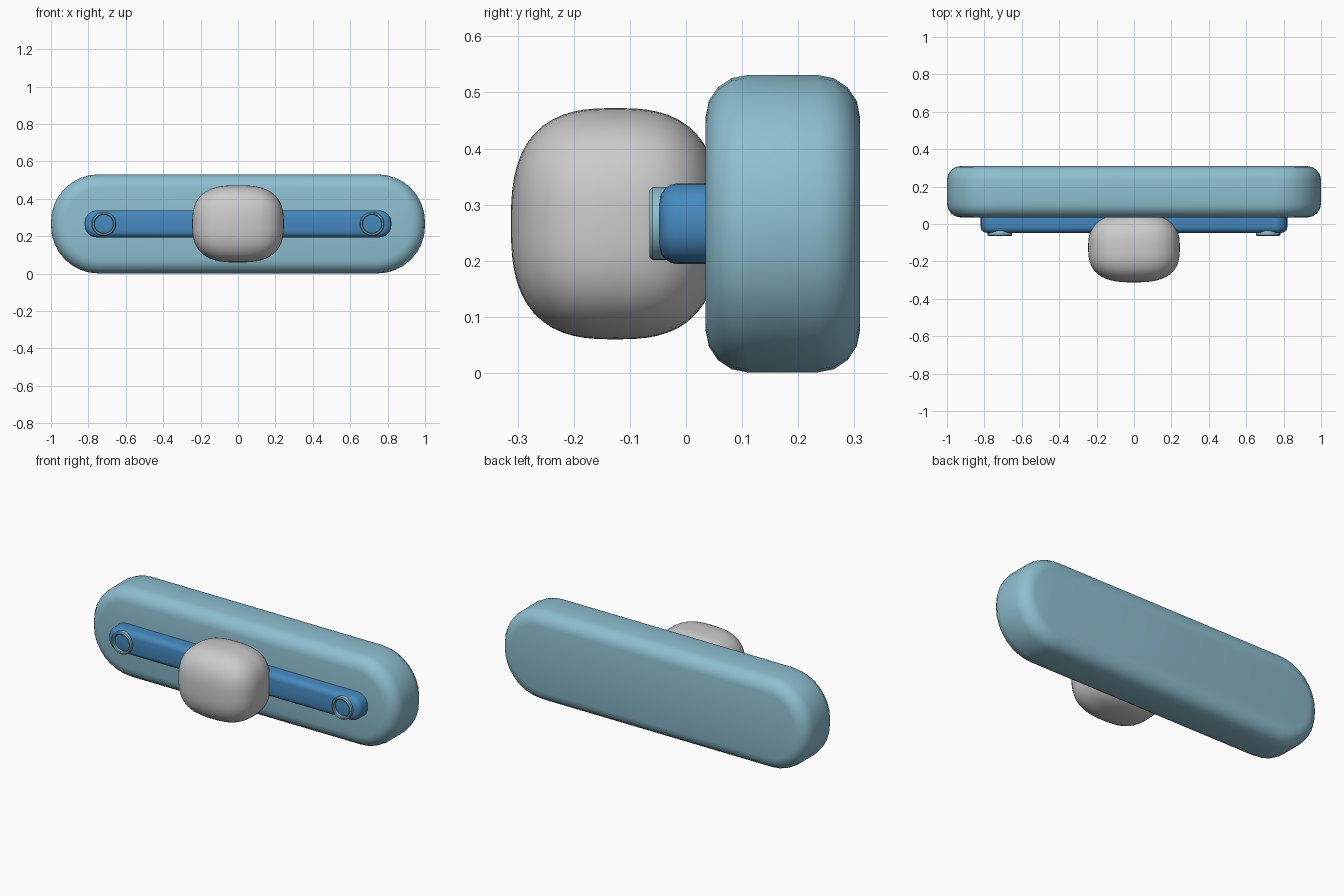
import bpy, bmesh, math

if "Cube" in bpy.data.objects:
    bpy.data.objects.remove(bpy.data.objects["Cube"])

ZC = 0.266


def material(name, rgb):
    m = bpy.data.materials.new(name)
    m.diffuse_color = (*rgb, 1)
    m.use_nodes = True
    m.node_tree.nodes["Principled BSDF"].inputs["Base Color"].default_value = m.diffuse_color
    return m


def finish(name, bm, mat=None, angle=40):
    bmesh.ops.recalc_face_normals(bm, faces=bm.faces[:])
    mesh = bpy.data.meshes.new(name)
    bm.to_mesh(mesh)
    bm.free()
    ob = bpy.data.objects.new(name, mesh)
    bpy.context.collection.objects.link(ob)
    if mat:
        mesh.materials.append(mat)
    bpy.ops.object.select_all(action='DESELECT')
    ob.select_set(True)
    bpy.context.view_layer.objects.active = ob
    bpy.ops.object.shade_smooth_by_angle(angle=math.radians(angle))
    return ob


def outline(hx, hz, r, segs):
    pts = []
    for k, (sx, sz) in enumerate([(1, 1), (-1, 1), (-1, -1), (1, -1)]):
        for i in range(segs + 1):
            a = math.pi / 2 * (k + i / segs)
            pts.append((sx * (hx - r) + r * math.cos(a),
                        ZC + sz * (hz - r) + r * math.sin(a)))
    return pts


def rounded_slab(name, hx, hz, r, y0, y1, bevel, segs, bsegs, mat):
    """Rounded rectangle in x-z, extruded along y with rounded rims."""
    steps = [math.pi / 2 * i / bsegs for i in range(bsegs + 1)]
    front = [(bevel * (1 - math.sin(a)), y0 + bevel * (1 - math.cos(a))) for a in steps]
    back = [(d, y0 + y1 - y) for d, y in reversed(front)]
    bm = bmesh.new()
    rings = [[bm.verts.new((x, y, z)) for x, z in outline(hx - d, hz - d, r - d, segs)]
             for d, y in front + back]
    n = len(rings[0])
    for a, b in zip(rings, rings[1:]):
        for i in range(n):
            bm.faces.new((a[i], a[(i + 1) % n], b[(i + 1) % n], b[i]))
    bm.faces.new(rings[0])
    bm.faces.new(rings[-1])
    return finish(name, bm, mat)


teal = material("teal", (0.27, 0.52, 0.63))
blue = material("blue", (0.06, 0.25, 0.52))

# Main body and the slide rail set into its front
rounded_slab("body", 1.0, 0.265, 0.255, 0.035, 0.31, 0.075, 8, 4, teal)
rounded_slab("slide_rail", 0.82, 0.072, 0.065, -0.047, 0.09, 0.032, 6, 4, blue)

# Soft cushion-shaped slider knob: a cube grid pushed onto a superellipsoid
bm = bmesh.new()
bmesh.ops.create_cube(bm, size=2)
bmesh.ops.subdivide_edges(bm, edges=bm.edges[:], cuts=15, use_grid_fill=True)
P = 2.75
for v in bm.verts:
    c = [math.tan(t * math.pi / 4) for t in v.co]
    s = sum(abs(t) ** P for t in c) ** (1 / P)
    v.co = (0.245 * c[0] / s, -0.126 + 0.186 * c[1] / s, ZC + 0.206 * c[2] / s)
finish("slider_knob", bm, angle=180)

# End-stop rings: small lathed collars at both ends of the rail
for side, sx in (("left", -1), ("right", 1)):
    bm = bmesh.new()
    section = [(0.065, -0.035), (0.065, -0.060), (0.060, -0.065),
               (0.054, -0.065), (0.050, -0.061), (0.050, -0.035)]
    N = 32
    rings = [[bm.verts.new((sx * 0.717 + r * math.cos(2 * math.pi * i / N), y,
                            ZC + r * math.sin(2 * math.pi * i / N))) for i in range(N)]
             for r, y in section]
    for a, b in zip(rings, rings[1:] + rings[:1]):
        for i in range(N):
            bm.faces.new((a[i], a[(i + 1) % N], b[(i + 1) % N], b[i]))
    finish(side + "_stop_ring", bm, teal)
